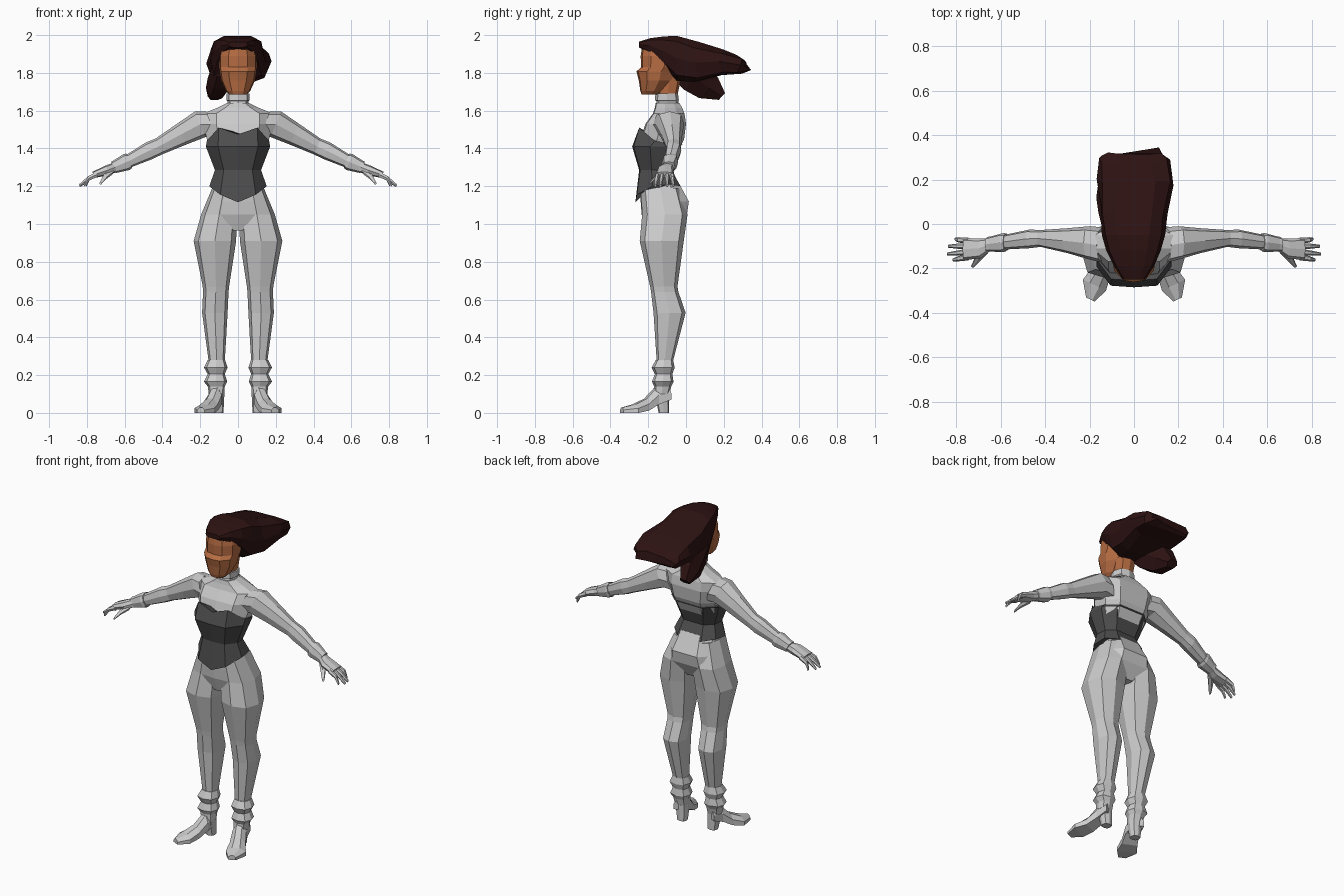
import bpy, bmesh, math, random
from mathutils import Vector as V

random.seed(4)


def material(name, rgb):
    m = bpy.data.materials.new(name)
    m.diffuse_color = (*rgb, 1)
    return m


SKIN = material("skin", (0.47, 0.15, 0.055))
HAIR = material("hair", (0.026, 0.006, 0.006))
DARK = material("dark_cloth", (0.075, 0.075, 0.075))


def loft(name, rings, mat=None, mirror=False):
    """Skin a list of equal-length rings and cap both ends."""
    bm = bmesh.new()
    rows = [[bm.verts.new(p) for p in r] for r in rings]
    n = len(rows[0])
    for a, b in zip(rows, rows[1:]):
        for i in range(n):
            j = (i + 1) % n
            bm.faces.new((a[i], a[j], b[j], b[i]))
    bm.faces.new(rows[0][::-1])
    bm.faces.new(rows[-1])
    bmesh.ops.recalc_face_normals(bm, faces=bm.faces)
    me = bpy.data.meshes.new(name)
    bm.to_mesh(me)
    bm.free()
    ob = bpy.data.objects.new(name, me)
    bpy.context.collection.objects.link(ob)
    if mat:
        me.materials.append(mat)
    if mirror:
        ob.modifiers.new("mirror", "MIRROR").use_clip = False
    return ob


def ring(c, u, v, n=8, p=0.75):
    """Superellipse ring around c spanned by half-axes u and v."""
    c, u, v = V(c), V(u), V(v)
    pw = lambda t: math.copysign(abs(t) ** p, t) if abs(t) > 1e-6 else 0
    ang = [2 * math.pi * i / n for i in range(n)]
    return [c + u * pw(math.cos(a)) + v * pw(math.sin(a)) for a in ang]


# half outline of a body slice: (share of half width, share from front to back)
BODY = [(0, 0), (0.62, 0.03), (1, 0.38), (0.95, 0.75), (0.55, 1), (0, 1)]
FACE = [(0, 0), (0.5, 0.04), (0.92, 0.25), (1, 0.6), (0.6, 0.95), (0, 1)]


def slice_(z, rx, yf, yb, shape=BODY):
    """Symmetric horizontal slice; z is a number or one height per point."""
    zs = z if isinstance(z, list) else [z] * 6
    half = [V((rx * a, yf + (yb - yf) * b, h)) for (a, b), h in zip(shape, zs)]
    return half + [V((-q.x, q.y, q.z)) for q in half[-2:0:-1]]


def box_ring(z, x0, x1, y0, y1):
    return ring(((x0 + x1) / 2, (y0 + y1) / 2, z), ((x1 - x0) / 2, 0, 0), (0, (y1 - y0) / 2, 0))


# upper body and collar
loft("upper_body", [slice_(*r) for r in [
    (1.34, .13, -.22, -.06), (1.45, .165, -.24, -.01), (1.53, .185, -.215, 0),
    (1.585, .185, -.175, -.008), (1.615, .11, -.165, -.02), (1.64, .06, -.16, -.035)]])
loft("collar", [box_ring(*r) for r in [
    (1.6, -.06, .06, -.165, -.03), (1.65, -.055, .055, -.155, -.04),
    (1.655, -.062, .062, -.165, -.038), (1.69, -.062, .062, -.162, -.042)]])

# corset with a sweetheart top and pointed hem
loft("corset", [slice_(*r) for r in [
    ([1.115, 1.155, 1.2, 1.21, 1.2, 1.2], .152, -.268, -.03),
    (1.285, .122, -.248, -.075),
    (1.41, .17, -.285, -.035),
    ([1.475, 1.51, 1.44, 1.42, 1.42, 1.42], .165, -.255, -.018)]], DARK)

# hips and legs
loft("hips", [slice_(*r) for r in [
    (1.23, .12, -.24, -.045), (1.12, .155, -.24, .015), (1.05, .17, -.235, .005),
    (.965, .035, -.21, -.04)]])
loft("leg", [box_ring(*r) for r in [
    (1.19, .01, .137, -.24, -.03), (1.05, .005, .195, -.232, .008), (.91, .01, .235, -.245, -.012),
    (.67, .047, .187, -.19, -.045), (.64, .05, .185, -.185, -.04), (.53, .055, .19, -.172, -.002),
    (.27, .07, .155, -.155, -.07)]], mirror=True)

# ankle bands
loft("ankle_bands", [box_ring(*r) for r in [
    (.28, .068, .16, -.16, -.068), (.24, .055, .18, -.182, -.06), (.205, .07, .16, -.165, -.072),
    (.165, .057, .18, -.18, -.066), (.14, .07, .16, -.168, -.078), (.1, .072, .155, -.17, -.088)]],
    mirror=True)

# shoe: toes turned outwards, block heel at the back
foot = []
for x, y, hw, z0, z1 in [(.11, -.092, .034, .07, .13), (.122, -.16, .04, .045, .135),
                         (.148, -.215, .046, .012, .075), (.178, -.275, .058, 0, .045),
                         (.196, -.34, .022, 0, .028)]:
    s = V((.9, .42, 0)) * hw
    c = V((x, y, 0))
    foot.append([c + s * a + V((0, 0, z0 + (z1 - z0) * b))
                 for a, b in [(-1, 0), (1, 0), (1, .55), (.4, 1), (-.4, 1), (-1, .55)]])
loft("shoe", foot, mirror=True)
loft("shoe_heel", [box_ring(*r) for r in [
    (0, .077, .135, -.145, -.09), (.1, .072, .15, -.165, -.088)]], mirror=True)

# sleeve with cuff: (x, z, half height, y, half depth)
loft("arm", [ring((x, y, z), (0, hy, 0), (.4 * hz, 0, hz)) for x, z, hz, y, hy in [
    (.14, 1.525, .07, -.095, .08), (.2, 1.528, .068, -.085, .075), (.3, 1.475, .056, -.075, .056),
    (.42, 1.41, .042, -.065, .038), (.47, 1.388, .044, -.067, .042), (.585, 1.33, .032, -.082, .033)]],
    mirror=True)
loft("cuff", [ring((x, y, z), (0, hy, 0), (.4 * hz, 0, hz)) for x, z, hz, y, hy in [
    (.575, 1.335, .038, -.082, .04), (.59, 1.328, .042, -.084, .043),
    (.645, 1.305, .032, -.09, .034), (.66, 1.3, .03, -.092, .034)]], mirror=True)

# hand, fingers and thumb
loft("palm", [ring((x, y, z), (0, hy, 0), (.4 * hz, 0, hz)) for x, z, hz, y, hy in [
    (.645, 1.302, .024, -.092, .028), (.69, 1.285, .025, -.11, .044), (.765, 1.26, .016, -.113, .05)]],
    mirror=True)
for i, (y0, y1, tip) in enumerate([(-.075, -.068, .805), (-.1, -.1, .835), (-.125, -.135, .84),
                                   (-.15, -.162, .815)]):
    loft(f"finger_{i + 1}", [ring((x, y, z), (0, r, 0), (.4 * r, 0, r), 6, 1) for x, y, z, r in [
        (.745, y0, 1.263, .014), (.79, (y0 + y1) / 2, 1.242, .012), (tip, y1, 1.203, .007)]],
        mirror=True)
loft("thumb", [ring(c, (.8 * r, .5 * r, 0), (0, .4 * r, r), 6, 1) for c, r in [
    ((.672, -.12, 1.28), .02), ((.705, -.16, 1.25), .015), ((.728, -.193, 1.215), .007)]], mirror=True)

# head and neck
loft("neck", [box_ring(*r) for r in [
    (1.66, -.05, .05, -.15, -.05), (1.8, -.06, .06, -.15, -.02)]], SKIN)
loft("head", [slice_(*r, FACE) for r in [
    (1.685, .045, -.235, -.15), (1.705, .065, -.242, -.12), (1.76, .09, -.25, -.07),
    (1.808, .098, -.262, -.045), (1.83, .1, -.238, -.035), (1.89, .1, -.24, -.02),
    (1.945, .085, -.232, -.02), (1.975, .05, -.19, -.06)]], SKIN)

# hair swept backwards: (y, left, right, bottom, top)
hair = []
for k, (y, xl, xr, z0, z1) in enumerate([
        (-.25, -.05, .05, 1.935, 1.965), (-.19, -.09, .09, 1.9, 1.985), (-.12, -.125, .12, 1.84, 1.995),
        (-.05, -.145, .14, 1.755, 2.0), (.06, -.155, .155, 1.75, 1.965), (.19, -.165, .178, 1.79, 1.925),
        (.28, -.16, .165, 1.795, 1.895), (.325, -.14, .13, 1.81, 1.865)]):
    pts = ring(((xl + xr) / 2, y, (z0 + z1) / 2), ((xr - xl) / 2, 0, 0), (0, 0, (z1 - z0) / 2), 10, .6)
    if k > 3:  # uneven strands
        pts = [q + V((random.uniform(-.008, .008), random.uniform(-.02, .02), random.uniform(-.008, .004)))
               for q in pts]
    hair.append(pts)
loft("hair", hair, HAIR)

# lower lock on the left
loft("hair_lock", [ring(c, (w, 0, 0), (0, h * .75, h * .8), 6, .8) for c, w, h in [
    ((-.07, -.03, 1.83), .07, .07), ((-.09, .05, 1.775), .07, .09),
    ((-.115, .12, 1.72), .055, .075), ((-.125, .19, 1.675), .035, .025)]], HAIR)
